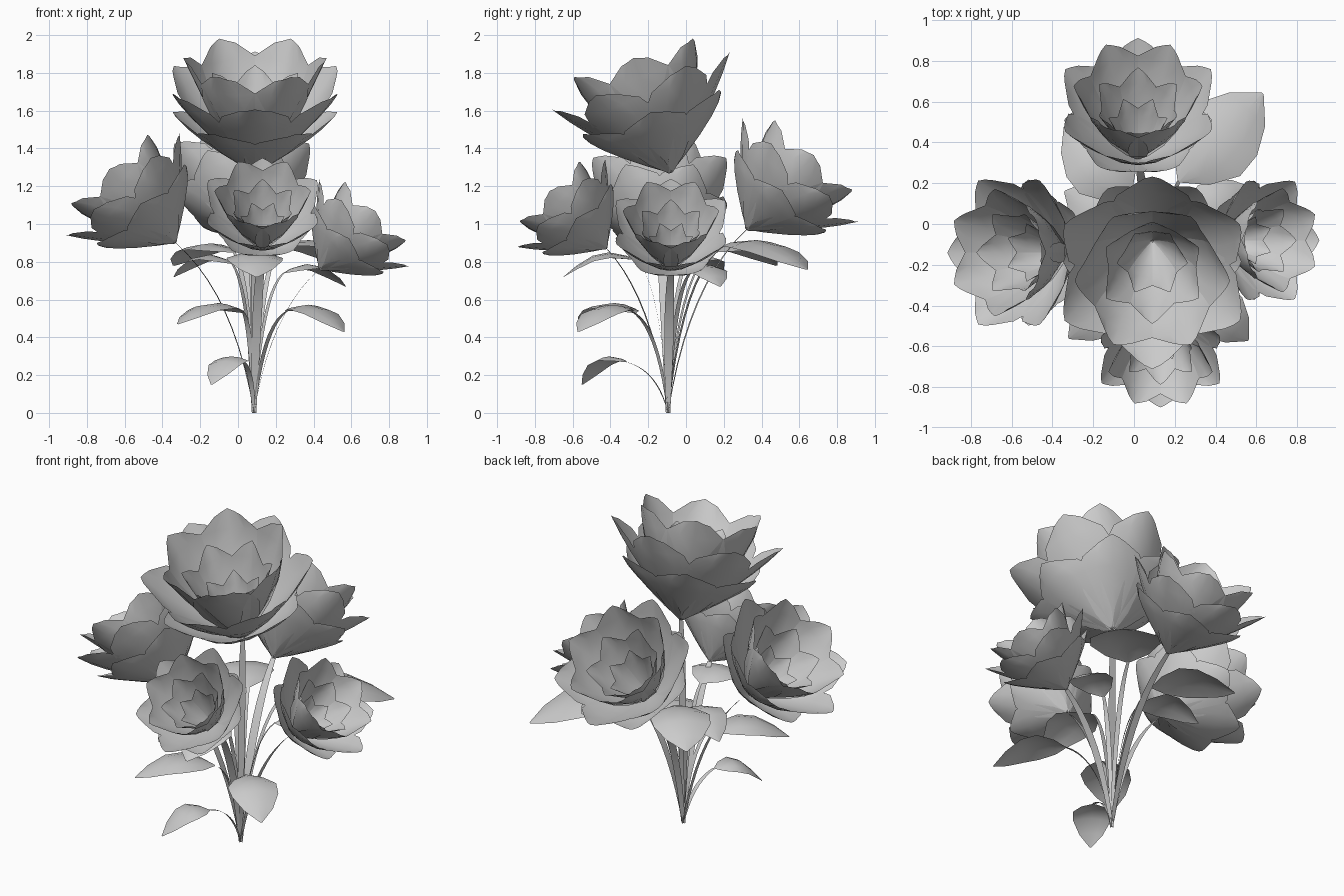
import bpy, bmesh, math
from mathutils import Vector, Matrix

old = bpy.data.objects.get("Cube")
if old:
    bpy.data.objects.remove(old, do_unlink=True)

grey = bpy.data.materials.new("plain_grey")
grey.use_nodes = True
COLOUR = (0.6, 0.6, 0.6, 1)
grey.diffuse_color = COLOUR
grey.node_tree.nodes["Principled BSDF"].inputs["Base Color"].default_value = COLOUR

ROOT = Vector((0.085, -0.095, 0.0))
# Petal outline: distance along the petal, share of the half width
OUTLINE = [(0, 0.06), (0.2, 0.5), (0.45, 0.85), (0.68, 1), (0.84, 0.88), (0.97, 0.4)]


def grid(bm, rows):
    """Skin rows of equal length with quads."""
    rows = [[bm.verts.new(p) for p in row] for row in rows]
    for a, b in zip(rows, rows[1:]):
        for i in range(len(a) - 1):
            bm.faces.new((a[i], a[i + 1], b[i + 1], b[i]))


def finish(bm, name):
    mesh = bpy.data.meshes.new(name)
    bm.to_mesh(mesh)
    bm.free()
    mesh.materials.append(grey)
    for f in mesh.polygons:
        f.use_smooth = True
    return mesh


def add(mesh, name, matrix=None):
    ob = bpy.data.objects.new(name, mesh)
    bpy.context.collection.objects.link(ob)
    if matrix:
        ob.matrix_world = matrix
    return ob


def petal(bm, angle, radius, height, half, bulge):
    """One cupped petal, fanning out from the flower's axis, facing inward."""
    turn = Matrix.Rotation(angle, 3, 'Z')
    rows = []
    for t, share in OUTLINE:
        r = radius * (t + bulge * math.sin(math.pi * t))
        w = half * share
        row = []
        for side in (1, 0.5, 0, -0.5, -1):
            cup = 0.3 * w * side * side
            peak = 0.03 * (1 - abs(side)) if t > 0.9 else 0
            row.append(turn @ Vector((side * w, -r + cup - peak * 0.6,
                                      height * t + cup * 0.3 + peak)))
        rows.append(row)
    grid(bm, rows)


# Flower: nested rings of petals (count, radius, height, half width, bulge, turn)
bm = bmesh.new()
RINGS = [(6, 0.43, 0.32, 0.19, 0.04, 0.5), (6, 0.49, 0.50, 0.2, 0.06, 0),
         (6, 0.37, 0.63, 0.19, 0.1, 0.5), (6, 0.25, 0.50, 0.12, 0.08, 0),
         (6, 0.16, 0.34, 0.08, 0.08, 0.5)]
for count, radius, height, half, bulge, shift in RINGS:
    for i in range(count):
        petal(bm, math.tau * (i + shift) / count, radius, height, half, bulge)
flower_mesh = finish(bm, "flower")
# Turn every petal's face toward the flower's axis
flower_mesh.flip_normals()


def bezier(p, q, lift, t):
    """Rise from p, then lean out to q."""
    c = Vector((p.x * 0.75 + q.x * 0.25, p.y * 0.75 + q.y * 0.25, p.z + (q.z - p.z) * lift))
    return p * (1 - t) ** 2 + c * 2 * t * (1 - t) + q * t * t


def stem(name, end, width, lift):
    """Flat ribbon from the root to the given end."""
    out = Vector((end.x - ROOT.x, end.y - ROOT.y, 0))
    if out.length < 0.05:
        out = Vector((0, -1, 0))
    across = Vector((-out.y, out.x, 0)).normalized()
    bm = bmesh.new()
    rows = []
    for i in range(11):
        t = i / 10
        p = bezier(ROOT, end, lift, t)
        w = width * (0.25 + 0.75 * math.sin(math.pi * (0.1 + 0.75 * t)))
        rows.append([p - across * w, p + across * w])
    grid(bm, rows)
    add(finish(bm, name), name)


# Flowers on stems: base, scale, lean angle, heading
FLOWERS = {
    "top": ((0.09, -0.08, 1.27), 1.0, 18, 0),
    "front": ((0.13, -0.42, 0.87), 0.67, 45, 0),
    "left": ((0.43, -0.08, 0.76), 0.67, 44, 90),
    "back": ((0.02, 0.32, 0.97), 0.83, 42, 180),
    "right": ((-0.33, -0.14, 0.90), 0.82, 42, 270),
}
for place, (base, size, lean, heading) in FLOWERS.items():
    base = Vector(base)
    matrix = (Matrix.Translation(base) @ Matrix.Rotation(math.radians(heading), 4, 'Z')
              @ Matrix.Rotation(math.radians(lean), 4, 'X') @ Matrix.Scale(size, 4))
    add(flower_mesh, place + "_flower", matrix)
    stem(place + "_flower_stem", base, 0.025, 0.7)


def leaf(name, start, tip, half):
    """Folded, drooping leaf on its own stalk."""
    start, tip = Vector(start), Vector(tip)
    run = tip - start
    across = Vector((-run.y, run.x, 0)).normalized()
    bm = bmesh.new()
    rows = []
    for t, share in [(0, 0.05), (0.15, 0.6), (0.38, 1), (0.6, 0.95), (0.82, 0.6), (1, 0.04)]:
        mid = start + run * t + Vector((0, 0, 0.08 * math.sin(math.pi * t)))
        rows.append([mid + across * half * share * s - Vector((0, 0, 0.2 * half * share * s * s))
                     for s in (-1, -0.5, 0, 0.5, 1)])
    grid(bm, rows)
    add(finish(bm, name), name)
    stem(name + "_stalk", start, 0.014, 0.85)


LEAVES = [
    ((0.03, -0.32, 0.27), (-0.14, -0.55, 0.15), 0.11),
    ((0.03, -0.27, 0.53), (-0.32, -0.56, 0.47), 0.14),
    ((0.26, -0.29, 0.54), (0.56, -0.57, 0.43), 0.14),
    ((0.08, -0.26, 0.81), (0.10, -0.65, 0.72), 0.15),
    ((0.24, 0.02, 0.74), (0.57, 0.18, 0.67), 0.12),
    ((0.22, 0.21, 0.89), (0.63, 0.64, 0.76), 0.2),
    ((-0.02, 0.13, 0.85), (-0.34, 0.48, 0.78), 0.17),
    ((-0.03, 0.0, 0.79), (-0.34, 0.16, 0.72), 0.13),
]
for n, (start, tip, half) in enumerate(LEAVES, 1):
    leaf(f"leaf_{n}", start, tip, half)
